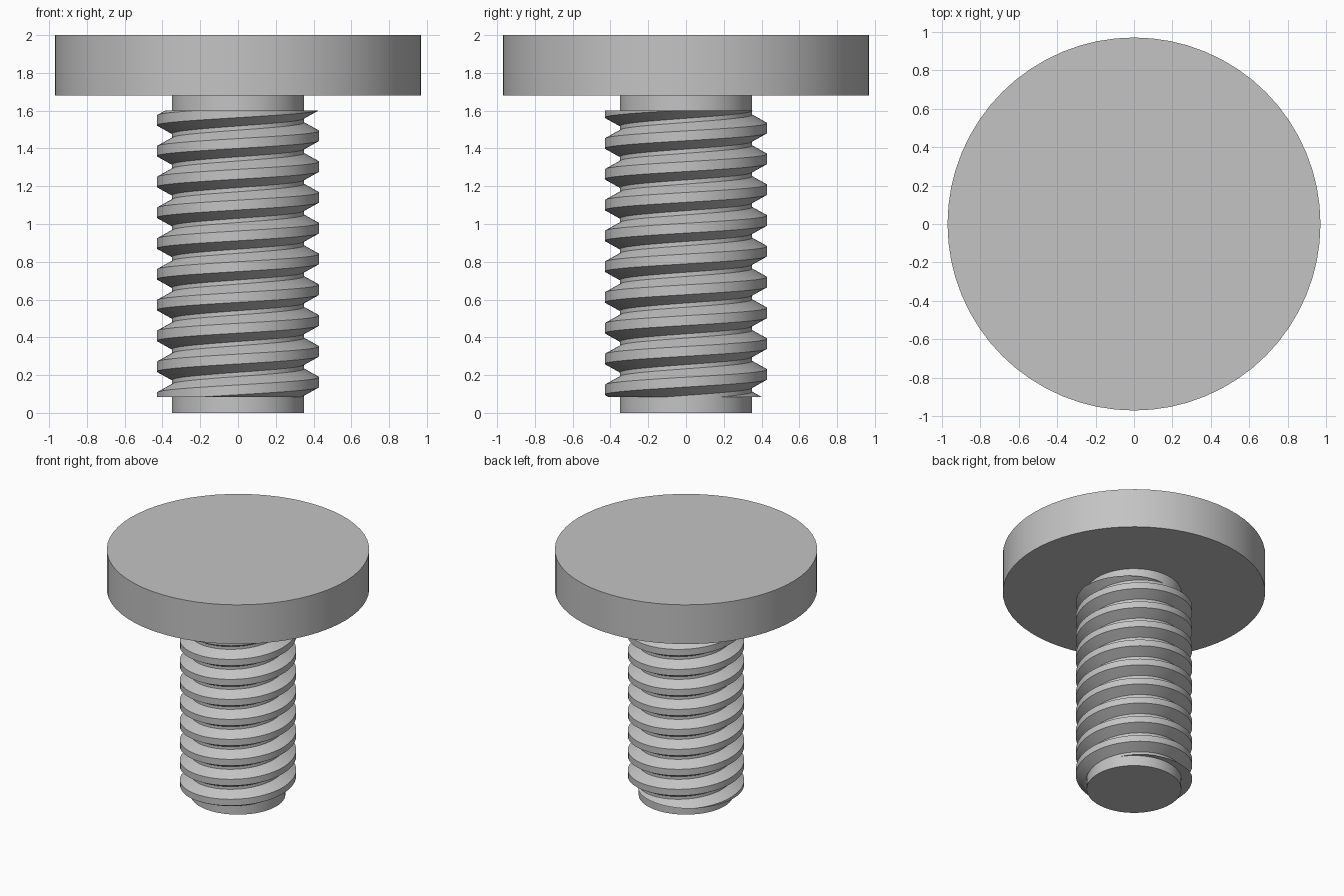
import bpy, bmesh
from math import cos, sin, tau, radians

cube = bpy.data.objects.get("Cube")
if cube:
    bpy.data.objects.remove(cube)

SIDES = 64
PITCH = 0.163
TURNS = 11
THREAD_BOTTOM, THREAD_TOP = 0.085, 1.6

steel = bpy.data.materials.new("grey steel")
steel.use_nodes = True
steel.diffuse_color = (0.55, 0.55, 0.55, 1)
steel.node_tree.nodes["Principled BSDF"].inputs["Base Color"].default_value = (0.55, 0.55, 0.55, 1)


def finish(obj, name):
    obj.name = obj.data.name = name
    obj.data.materials.append(steel)
    bpy.ops.object.select_all(action="DESELECT")
    obj.select_set(True)
    bpy.context.view_layer.objects.active = obj
    bpy.ops.object.shade_smooth_by_angle(angle=radians(20))


def cylinder(name, radius, low, high):
    bpy.ops.mesh.primitive_cylinder_add(
        vertices=SIDES, radius=radius, depth=high - low, location=(0, 0, (low + high) / 2))
    finish(bpy.context.object, name)


def thread(name):
    # Trapezoid section (radius, height) swept along a right-handed helix
    section = [(0.34, -0.076), (0.43, -0.026), (0.43, 0.026), (0.34, 0.076)]
    bm = bmesh.new()
    rings = []
    for i in range(-SIDES, TURNS * SIDES + 1):
        a = tau * i / SIDES
        rise = PITCH * i / SIDES
        rings.append([bm.verts.new((r * cos(a), r * sin(a), z + rise)) for r, z in section])
    for lower, upper in zip(rings, rings[1:]):
        for k in range(4):
            j = (k + 1) % 4
            bm.faces.new((lower[k], upper[k], upper[j], lower[j]))
    bm.faces.new(rings[0])
    bm.faces.new(rings[-1])
    bmesh.ops.recalc_face_normals(bm, faces=bm.faces[:])

    # Trim both ends flat and cap them
    for height, direction in ((THREAD_BOTTOM, -1), (THREAD_TOP, 1)):
        cut = bmesh.ops.bisect_plane(
            bm, geom=bm.verts[:] + bm.edges[:] + bm.faces[:], dist=1e-6,
            plane_co=(0, 0, height), plane_no=(0, 0, direction), clear_outer=True)
        rim = [e for e in cut["geom_cut"] if isinstance(e, bmesh.types.BMEdge)]
        bmesh.ops.triangle_fill(bm, edges=rim, use_beauty=True, normal=(0, 0, direction))
    bmesh.ops.recalc_face_normals(bm, faces=bm.faces[:])

    mesh = bpy.data.meshes.new(name)
    bm.to_mesh(mesh)
    bm.free()
    obj = bpy.data.objects.new(name, mesh)
    bpy.context.collection.objects.link(obj)
    finish(obj, name)


# Flat round head, plain shaft and the helical ridge around it
cylinder("head", 0.97, 1.68, 2)
cylinder("shaft", 0.35, 0, 1.7)
thread("screw_thread")
